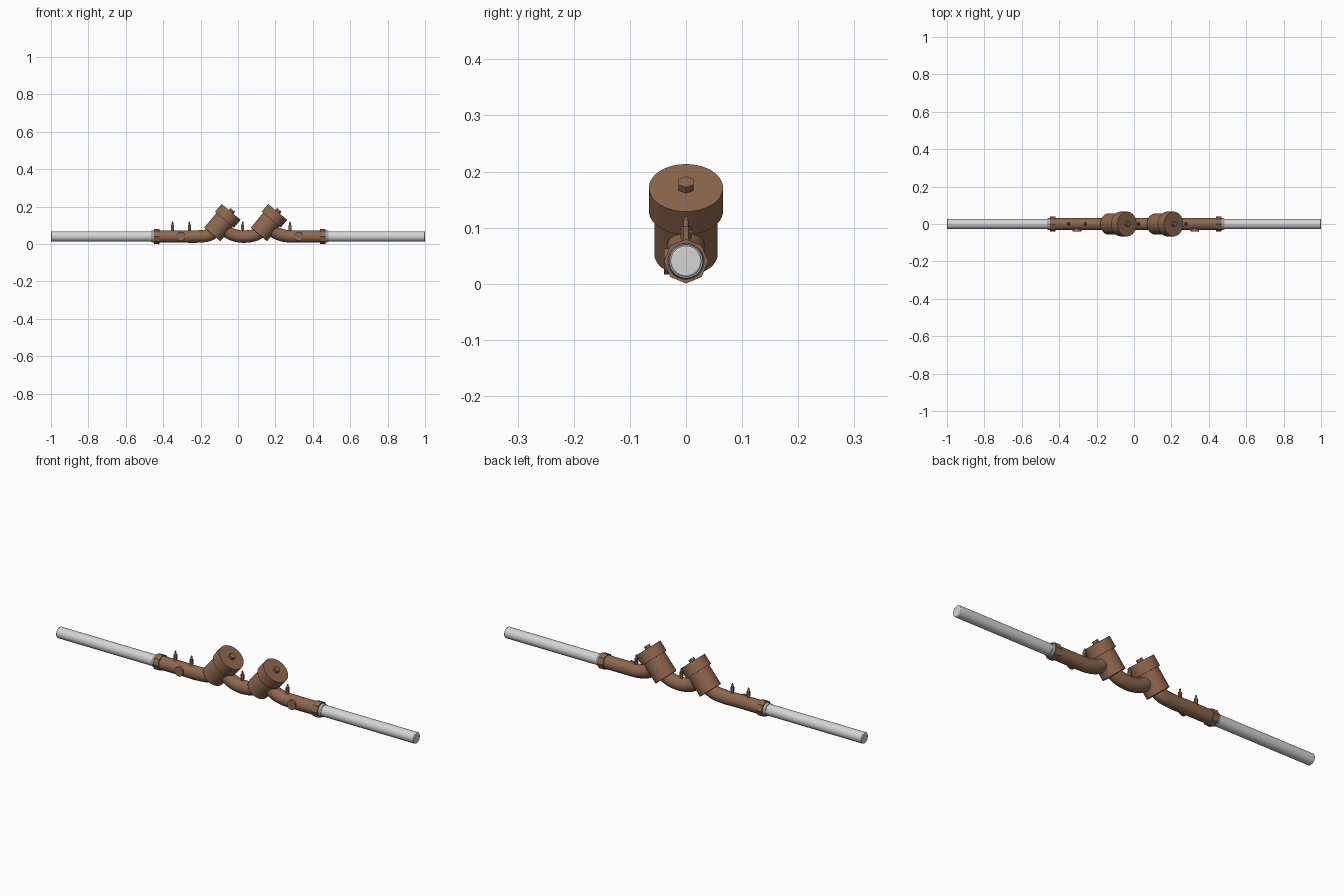
import bpy, math
from mathutils import Vector

if "Cube" in bpy.data.objects:
    bpy.data.objects.remove(bpy.data.objects["Cube"])

Z = 0.04  # pipe centreline height


def material(name, rgb):
    m = bpy.data.materials.new(name)
    m.diffuse_color = (*rgb, 1)
    m.use_nodes = True
    m.node_tree.nodes["Principled BSDF"].inputs["Base Color"].default_value = m.diffuse_color
    return m


BRONZE = material("bronze", (0.27, 0.135, 0.075))
WHITE = material("pale_pipe", (0.66, 0.66, 0.66))
GREY = material("grey_ring", (0.36, 0.37, 0.38))


def finish(ob, name, mat):
    ob.name = name
    ob.data.materials.clear()
    ob.data.materials.append(mat)
    bpy.context.view_layer.objects.active = ob
    bpy.ops.object.select_all(action='DESELECT')
    ob.select_set(True)
    bpy.ops.object.shade_smooth_by_angle(angle=math.radians(35))
    return ob


def rod(name, a, b, r, mat, r2=None, sides=40, bevel=0):
    """Cylinder, cone or prism between two points."""
    a, b = Vector(a), Vector(b)
    d = b - a
    bpy.ops.mesh.primitive_cone_add(vertices=sides, radius1=r, radius2=r if r2 is None else r2,
                                    depth=d.length, location=(a + b) / 2)
    ob = bpy.context.object
    ob.rotation_euler = d.to_track_quat('Z', 'Y').to_euler()
    if bevel:
        m = ob.modifiers.new("soft_edge", 'BEVEL')
        m.width, m.segments, m.limit_method = bevel, 2, 'ANGLE'
        m.angle_limit = math.radians(50)
    return finish(ob, name, mat)


def tube(name, pts, r, mat):
    """Bent pipe through (x, z) points."""
    cu = bpy.data.curves.new(name, 'CURVE')
    cu.dimensions = '3D'
    cu.bevel_depth, cu.bevel_resolution, cu.use_fill_caps = r, 8, True
    cu.resolution_u = 8
    sp = cu.splines.new('BEZIER')
    sp.bezier_points.add(len(pts) - 1)
    for bp, (x, z) in zip(sp.bezier_points, pts):
        bp.co = (x, 0, z)
        bp.handle_left_type = bp.handle_right_type = 'AUTO'
    ob = bpy.data.objects.new(name, cu)
    bpy.context.collection.objects.link(ob)
    bpy.ops.object.select_all(action='DESELECT')
    ob.select_set(True)
    bpy.context.view_layer.objects.active = ob
    bpy.ops.object.convert(target='MESH')
    return finish(bpy.context.object, name, mat)


# Pale supply pipes, grey sealing rings and union nuts at both ends
for side, s, xn in (("left", -1, 0.447), ("right", 1, 0.466)):
    rod(side + "_supply_pipe", (s * (xn - 0.03), 0, Z), (s, 0, Z), 0.0275, WHITE, bevel=0.003)
    rod(side + "_sealing_ring", (s * (xn - 0.01), 0, Z), (s * (xn + 0.018), 0, Z), 0.034, GREY, r2=0.030)
    rod(side + "_union_nut", (s * (xn - 0.027), 0, Z), (s * (xn + 0.003), 0, Z), 0.0395, BRONZE, sides=8)

# Bent body pipes running between the valves
R = 0.033
tube("inlet_body", [(-0.445, Z), (-0.30, Z), (-0.21, Z), (-0.15, 0.05), (-0.105, 0.085)], R, BRONZE)
tube("middle_body", [(-0.10, 0.105), (-0.045, 0.058), (0.0, 0.042), (0.05, Z), (0.10, 0.052), (0.145, 0.085)],
     R, BRONZE)
tube("outlet_body", [(0.15, 0.105), (0.205, 0.058), (0.26, 0.042), (0.32, Z), (0.464, Z)], R, BRONZE)

# Two slanted check valves: barrel, collar, cap and hexagonal plug
axis = Vector((0.64, 0, 0.768))
for name, x in (("first", -0.037), ("second", 0.212)):
    top = Vector((x, 0, 0.171))
    rod(name + "_valve_barrel", top - axis * 0.157, top - axis * 0.03, 0.0565, BRONZE, sides=48, bevel=0.003)
    rod(name + "_valve_cap", top - axis * 0.054, top, 0.066, BRONZE, sides=48)
    rod(name + "_valve_plug", top - axis * 0.005, top + axis * 0.014, 0.0155, BRONZE, sides=6)

# Test cocks along the top
for i, x in enumerate((-0.35, -0.26, 0.025, 0.278)):
    n = "test_cock_%d_" % (i + 1)
    rod(n + "base", (x, 0, 0.068), (x, 0, 0.08), 0.0075, BRONZE, sides=16)
    rod(n + "nut", (x, 0, 0.08), (x, 0, 0.102), 0.0095, BRONZE, sides=6)
    rod(n + "stem", (x, 0, 0.10), (x, 0, 0.12), 0.006, BRONZE, r2=0.003, sides=16)
    rod(n + "screw", (x, -0.011, 0.092), (x, 0.011, 0.092), 0.004, BRONZE, sides=12)

# Round handle bosses on the front of the shutoffs
for name, x in (("inlet", -0.305), ("outlet", 0.325)):
    rod(name + "_shutoff_boss", (x, -0.01, Z), (x, -0.039, Z), 0.0235, BRONZE, sides=32)
